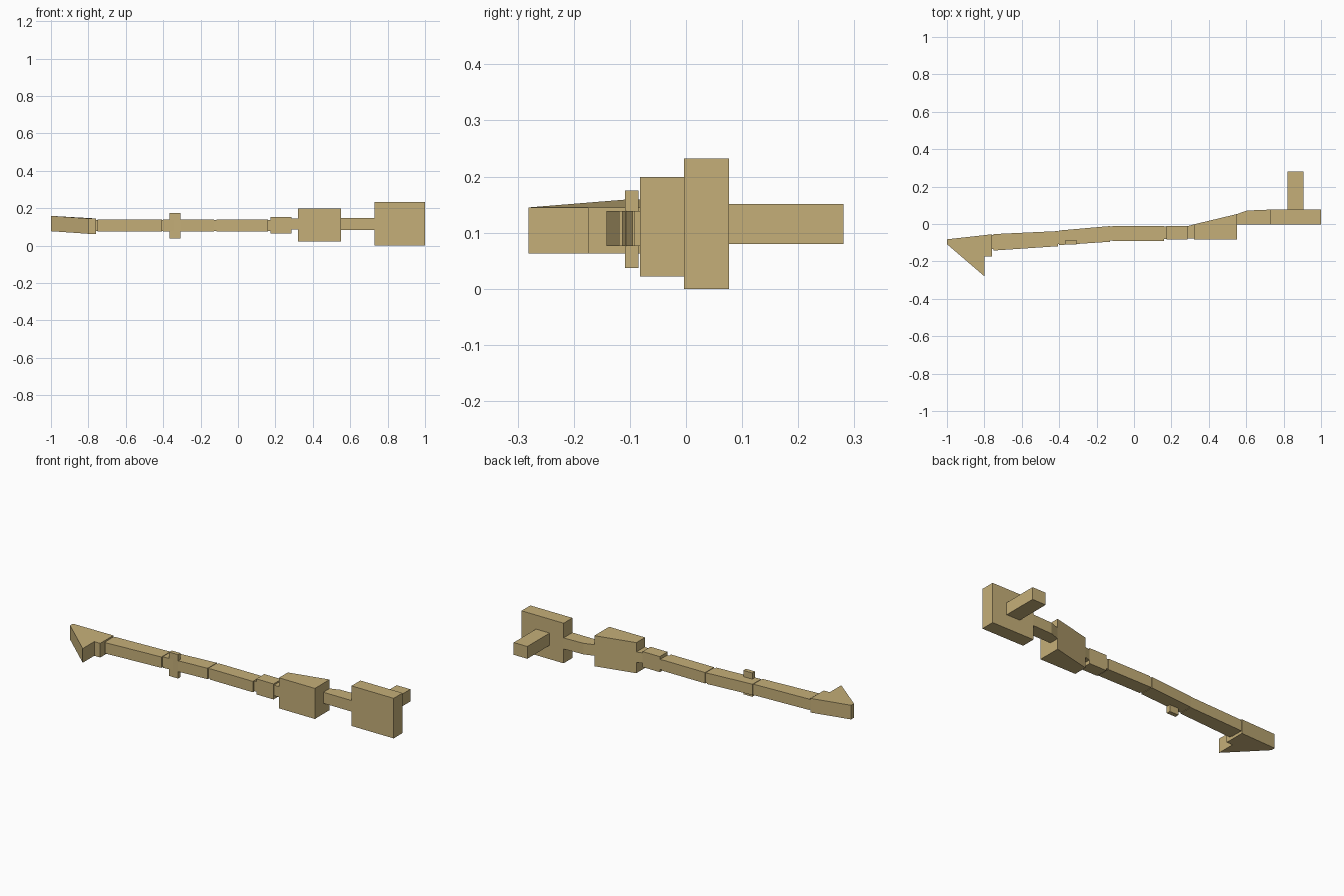
import bpy, bmesh

if "Cube" in bpy.data.objects:
    bpy.data.objects.remove(bpy.data.objects["Cube"])

tan = bpy.data.materials.new("tan wood")
tan.diffuse_color = (0.56, 0.43, 0.19, 1)
tan.use_nodes = True
tan.node_tree.nodes["Principled BSDF"].inputs["Base Color"].default_value = tan.diffuse_color


def prism(name, outline, z0, z1, shear=None):
    """Extrude a top-view outline from z0 to z1; shear(x) shifts z."""
    bm = bmesh.new()
    low = [bm.verts.new((x, y, z0)) for x, y in outline]
    face = bm.faces.new(low)
    ext = bmesh.ops.extrude_face_region(bm, geom=[face])
    for v in ext["geom"]:
        if isinstance(v, bmesh.types.BMVert):
            v.co.z = z1
    if shear:
        for v in bm.verts:
            v.co.z += shear(v.co.x)
    bmesh.ops.recalc_face_normals(bm, faces=bm.faces)
    me = bpy.data.meshes.new(name)
    bm.to_mesh(me)
    bm.free()
    me.materials.append(tan)
    ob = bpy.data.objects.new(name, me)
    bpy.context.collection.objects.link(ob)
    return ob


def box(name, x0, x1, y0, y1, z0, z1):
    return prism(name, [(x0, y0), (x1, y0), (x1, y1), (x0, y1)], z0, z1)


# End block with its rear peg
box("end_block", 0.73, 1.0, -0.004, 0.077, 0.0, 0.232)
box("rear_peg", 0.82, 0.907, 0.077, 0.281, 0.08, 0.151)

# Bent neck and wedge-shaped middle block
prism("neck", [(0.55, -0.004), (0.73, -0.004), (0.73, 0.077),
               (0.605, 0.072), (0.55, 0.053)], 0.083, 0.147)
prism("middle_block", [(0.32, -0.082), (0.55, -0.082), (0.55, 0.053),
                       (0.32, -0.002)], 0.022, 0.199)

# Connector and collar
prism("connector", [(0.285, -0.078), (0.32, -0.078), (0.32, -0.002),
                    (0.285, -0.012)], 0.085, 0.145)
box("collar", 0.175, 0.285, -0.082, -0.01, 0.064, 0.154)

# Shaft segments, slightly inset joints between them
segments = [
    (-0.752, -0.407, -0.142, -0.119, -0.054, -0.038),
    (-0.402, -0.128, -0.113, -0.095, -0.035, -0.011),
    (-0.115, 0.16, -0.092, -0.092, -0.011, -0.011),
]
for i, (x0, x1, f0, f1, b0, b1) in enumerate(segments):
    prism(f"shaft_segment_{i}", [(x0, f0), (x1, f1), (x1, b1), (x0, b0)],
          0.076, 0.139)
for i, (x0, x1, y0, y1) in enumerate([(-0.765, -0.75, -0.133, -0.058),
                                      (-0.41, -0.4, -0.108, -0.04),
                                      (-0.13, -0.113, -0.088, -0.014),
                                      (0.158, 0.177, -0.08, -0.013)]):
    box(f"shaft_joint_{i}", x0, x1, y0, y1, 0.079, 0.136)

# Cross pin through the shaft
box("cross_pin", -0.365, -0.308, -0.109, -0.085, 0.037, 0.175)

# Barbed tip, rising slightly toward its far end
prism("barbed_tip", [(-1.0, -0.082), (-1.0, -0.108), (-0.798, -0.281),
                     (-0.798, -0.175), (-0.76, -0.175), (-0.76, -0.055)],
      0.063, 0.145, lambda x: max(0, -0.8 - x) * 0.07)
